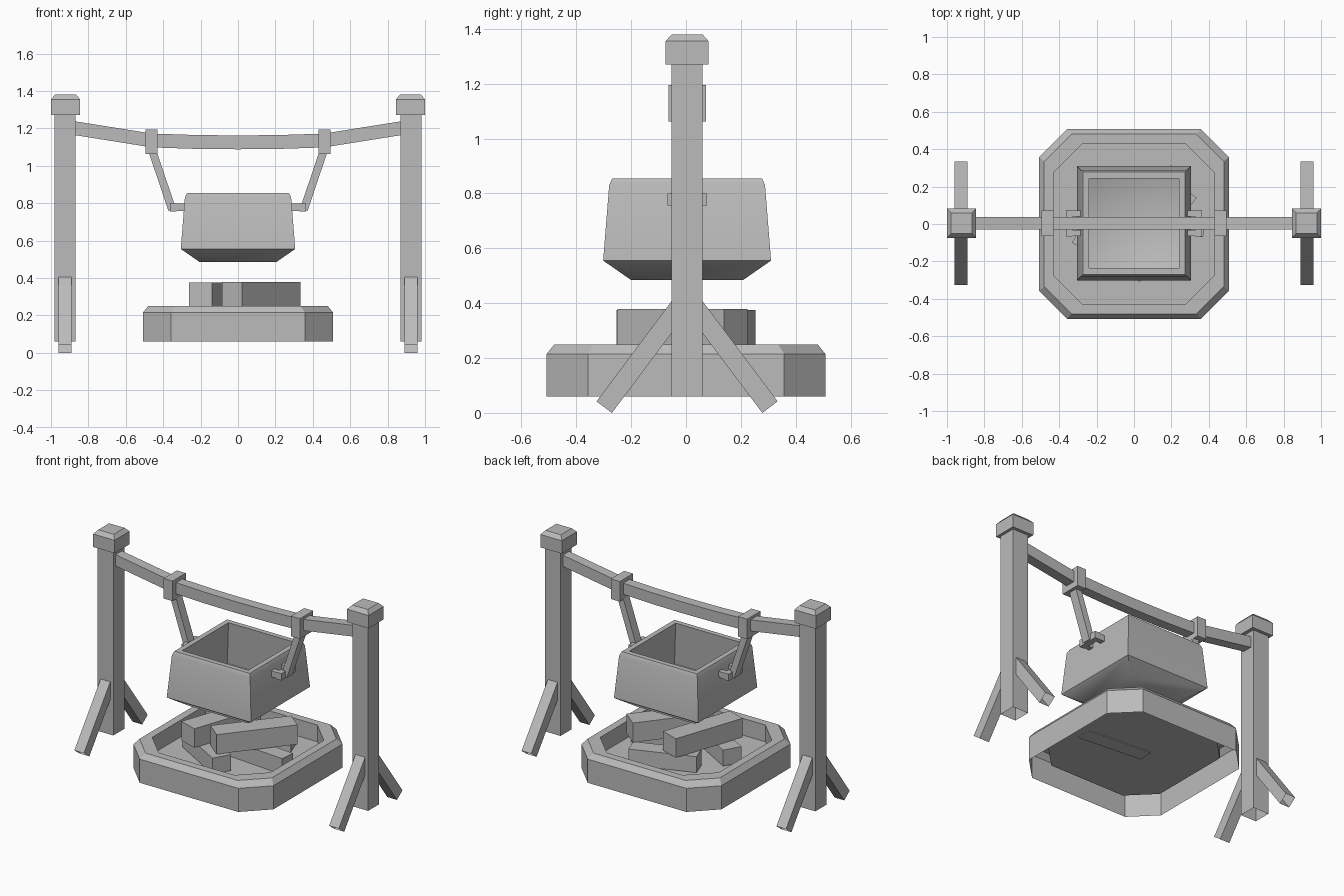
import bpy, bmesh, math
from mathutils import Vector

old = bpy.data.objects.get("Cube")
if old:
    bpy.data.objects.remove(old, do_unlink=True)

GREY = (0.5, 0.5, 0.5, 1)
mat = bpy.data.materials.new("plain_grey")
mat.use_nodes = True
mat.diffuse_color = GREY
mat.node_tree.nodes["Principled BSDF"].inputs["Base Color"].default_value = GREY

YC = 0.004  # shared centre line of the frame and pot


def skin(name, loops, cap_start=True, cap_end=True):
    """Join matching loops of points into one surface."""
    bm = bmesh.new()
    rows = [[bm.verts.new(p) for p in loop] for loop in loops]
    n = len(rows[0])
    for a, b in zip(rows, rows[1:]):
        for i in range(n):
            j = (i + 1) % n
            bm.faces.new((a[i], a[j], b[j], b[i]))
    if cap_start:
        bm.faces.new(rows[0][::-1])
    if cap_end:
        bm.faces.new(rows[-1])
    bmesh.ops.recalc_face_normals(bm, faces=bm.faces)
    mesh = bpy.data.meshes.new(name)
    bm.to_mesh(mesh)
    bm.free()
    mesh.materials.append(mat)
    obj = bpy.data.objects.new(name, mesh)
    bpy.context.collection.objects.link(obj)
    return obj


def square(r, z, x=0, y=YC):
    return [(x + sx * r, y + sy * r, z) for sx, sy in ((-1, -1), (1, -1), (1, 1), (-1, 1))]


def octagon(r, cut, z):
    c = r - cut
    return [(-c, -r, z), (c, -r, z), (r, -c, z), (r, c, z),
            (c, r, z), (-c, r, z), (-r, c, z), (-r, -c, z)]


def bar(name, p, q, side, width, depth, cap_start=True):
    """Straight beam from p to q; width runs along side."""
    p, q, side = Vector(p), Vector(q), Vector(side).normalized()
    u = side * width / 2
    v = (q - p).cross(side).normalized() * depth / 2
    return skin(name, [[e - u - v, e + u - v, e + u + v, e - u + v] for e in (p, q)], cap_start)


def log(name, x, y, angle, length, width, low, high):
    a = math.radians(angle)
    d = Vector((math.cos(a), math.sin(a), 0)) * length / 2
    c = Vector((x, y, (low + high) / 2))
    bar(name, c - d, c + d, (-d.y, d.x, 0), width, high - low)


# Stone hearth: a shell with a raised rim and a sunken floor, open below
skin("hearth", [octagon(0.508, 0.15, 0.06), octagon(0.508, 0.15, 0.215),
                octagon(0.48, 0.145, 0.25), octagon(0.43, 0.155, 0.25),
                octagon(0.43, 0.155, 0.14)], cap_start=False)

# Firewood: three low logs under two upper ones
log("low_log_front", -0.12, -0.153, -30, 0.42, 0.12, 0.145, 0.25)
log("low_log_middle", 0.15, 0.0, -5, 0.45, 0.1, 0.135, 0.245)
log("low_log_back", 0.02, 0.19, 20, 0.42, 0.11, 0.145, 0.25)
log("top_log_right", 0.125, -0.013, 51, 0.5, 0.135, 0.25, 0.378)
log("top_log_left", -0.122, 0.0, 71, 0.49, 0.13, 0.25, 0.375)

# Pot: outer profile up, over the rim, and down the inside
pot = skin("pot", [square(r, z) for r, z in (
    (0.205, 0.485), (0.306, 0.555), (0.284, 0.83), (0.273, 0.855),
    (0.24, 0.855), (0.268, 0.57), (0.185, 0.52))])
bpy.ops.object.select_all(action="DESELECT")
pot.select_set(True)
bpy.context.view_layer.objects.active = pot
bpy.ops.object.shade_smooth_by_angle(angle=math.radians(45))

# Sagging cross beam
half = [(0.9, 1.205), (0.46, 1.135), (0.22, 1.127)]
path = [(-x, z) for x, z in half] + [(0, 1.125)] + half[::-1]
skin("cross_beam", [[(x, YC - 0.033, z - 0.037), (x, YC + 0.033, z - 0.037),
                     (x, YC + 0.033, z + 0.037), (x, YC - 0.033, z + 0.037)]
                    for x, z in path])

for s, label in ((1, "left"), (-1, "right")):
    # Post with chamfered cap
    px = s * 0.925
    skin(label + "_post", [square(0.057, 0.06, px), square(0.057, 1.3, px)], cap_start=False)
    skin(label + "_post_cap", [square(0.078, 1.27, s * 0.922), square(0.078, 1.355, s * 0.922),
                               square(0.056, 1.38, s * 0.922)])
    # Sloping braces front and back
    for t, end in ((-1, "front"), (1, "back")):
        bar(f"{label}_{end}_brace", (px, YC + t * 0.302, 0.021), (px, YC + t * 0.024, 0.392),
            (1, 0, 0), 0.07, 0.07, cap_start=False)
    # Clamp around the beam and the hanger below it
    cx = s * 0.462
    bar(label + "_clamp", (cx, YC, 1.063), (cx, YC, 1.195), (1, 0, 0), 0.065, 0.137)
    bar(label + "_hanger", (s * 0.458, YC, 1.08), (s * 0.352, YC, 0.765), (0, 1, 0), 0.06, 0.042)
    # Forked lug on the pot wall
    bar(label + "_lug_bar", (s * 0.345, YC - 0.072, 0.778), (s * 0.345, YC + 0.072, 0.778),
        (1, 0, 0), 0.035, 0.045)
    for t, end in ((-1, "front"), (1, "back")):
        y = YC + t * 0.052
        bar(f"{label}_{end}_lug_prong", (s * 0.34, y, 0.778), (s * 0.28, y, 0.778),
            (0, 1, 0), 0.034, 0.04)
